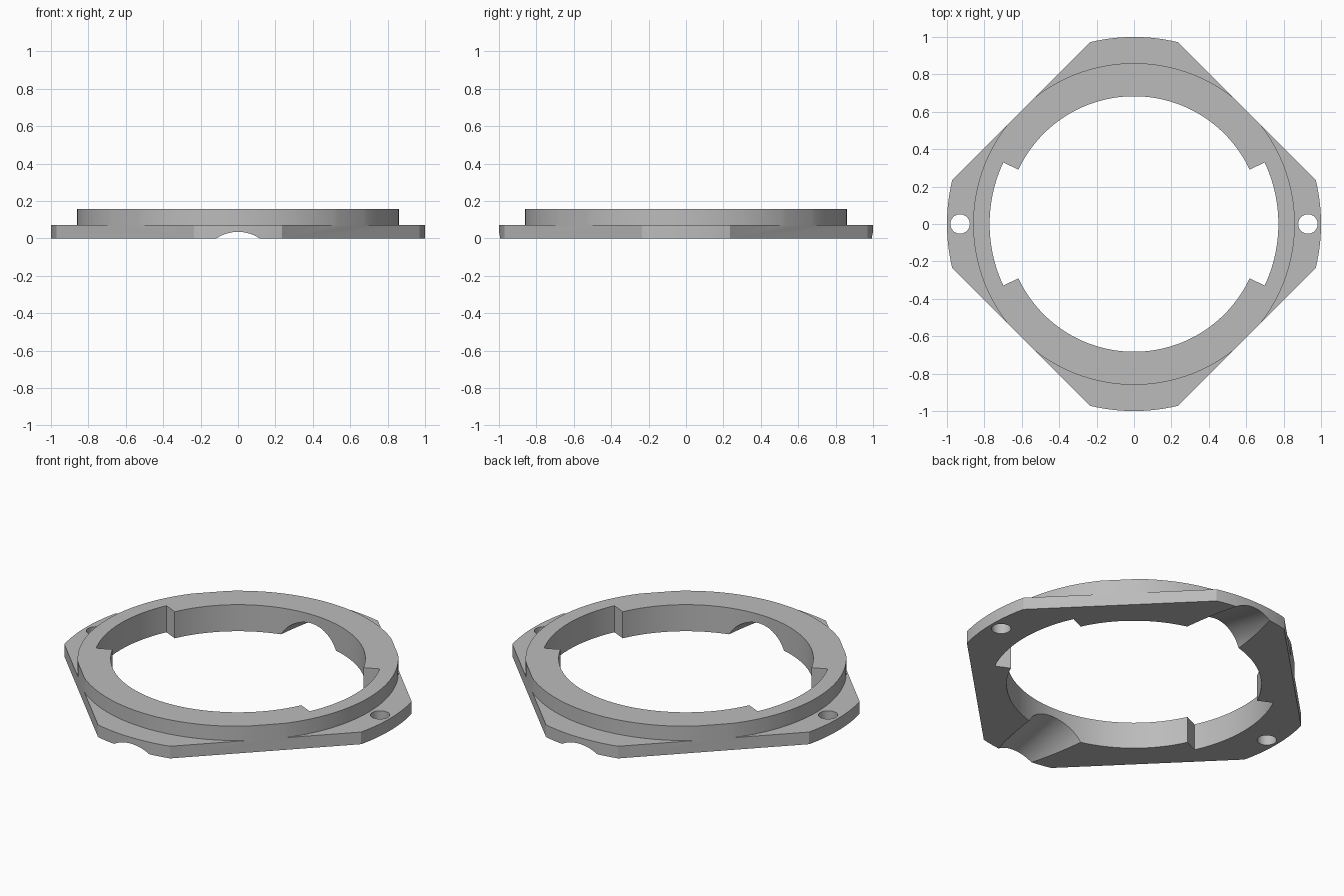
import bpy
import bmesh
from math import sin, cos, radians, atan2, pi
from mathutils import Matrix

if "Cube" in bpy.data.objects:
    bpy.data.objects.remove(bpy.data.objects["Cube"], do_unlink=True)

PLATE_TOP, RING_TOP = 0.072, 0.157
FLAT = 0.854           # distance of the diagonal flats from the centre
SLOT_ANGLE = 25.2

grey = bpy.data.materials.new("plain grey")
grey.use_nodes = True
colour = (0.5, 0.5, 0.5, 1)
grey.diffuse_color = colour
grey.node_tree.nodes["Principled BSDF"].inputs["Base Color"].default_value = colour


def prism(name, points, z0, z1):
    """Upright solid with the given outline."""
    bm = bmesh.new()
    face = bm.faces.new([bm.verts.new((x, y, z0)) for x, y in points])
    out = bmesh.ops.extrude_face_region(bm, geom=[face])
    top = [v for v in out["geom"] if isinstance(v, bmesh.types.BMVert)]
    bmesh.ops.translate(bm, verts=top, vec=(0, 0, z1 - z0))
    bmesh.ops.recalc_face_normals(bm, faces=bm.faces)
    mesh = bpy.data.meshes.new(name)
    bm.to_mesh(mesh)
    bm.free()
    mesh.materials.append(grey)
    obj = bpy.data.objects.new(name, mesh)
    bpy.context.collection.objects.link(obj)
    return obj


def arc(radius, start=0, end=360, steps=128, cx=0):
    """Points on an arc; a full circle leaves out the repeated last point."""
    count = steps if end - start == 360 else steps + 1
    angles = [radians(start + (end - start) * i / steps) for i in range(count)]
    return [(cx + radius * cos(a), radius * sin(a)) for a in angles]


def combine(target, tool, operation):
    """Apply a boolean and drop the tool."""
    tool.hide_render = True
    mod = target.modifiers.new(operation, "BOOLEAN")
    mod.operation = operation
    mod.solver = "EXACT"
    mod.object = tool
    bpy.context.view_layer.update()
    bpy.ops.object.select_all(action="DESELECT")
    bpy.context.view_layer.objects.active = target
    target.select_set(True)
    bpy.ops.object.modifier_apply(modifier=mod.name)
    bpy.data.objects.remove(tool, do_unlink=True)


# Round base plate with the raised ring, trimmed by four diagonal flats
body = prism("mounting_ring", arc(1), 0, PLATE_TOP)
combine(body, prism("raised_ring", arc(0.86), 0.03, RING_TOP), "UNION")
diamond = [(x * FLAT * 2 ** 0.5, y * FLAT * 2 ** 0.5)
           for x, y in ((1, 0), (0, 1), (-1, 0), (0, -1))]
combine(body, prism("flat_trim", diamond, -0.5, 0.5), "INTERSECT")

# Central opening, widened on the left and right
s = SLOT_ANGLE
opening = []
for turn in (0, 180):
    opening += arc(0.772, turn - s, turn + s, 32)
    opening += arc(0.683, turn + s, turn + 180 - s, 72)
combine(body, prism("opening_cutter", opening, -0.5, 0.5), "DIFFERENCE")

# Screw holes and sloping cable grooves
for side in (1, -1):
    hole = prism("hole_cutter", arc(0.052, steps=32, cx=0.93 * side), -0.5, 0.5)
    combine(body, hole, "DIFFERENCE")

    groove = prism("groove_cutter", arc(0.205, steps=96), -0.4, 0.4)
    slope = atan2(0.07, 0.32)
    groove.data.transform(Matrix.Translation((0, 0.84 * side, -0.14))
                          @ Matrix.Rotation(-side * (pi / 2 + slope), 4, "X"))
    combine(body, groove, "DIFFERENCE")

bpy.ops.object.shade_smooth_by_angle(angle=radians(25))
